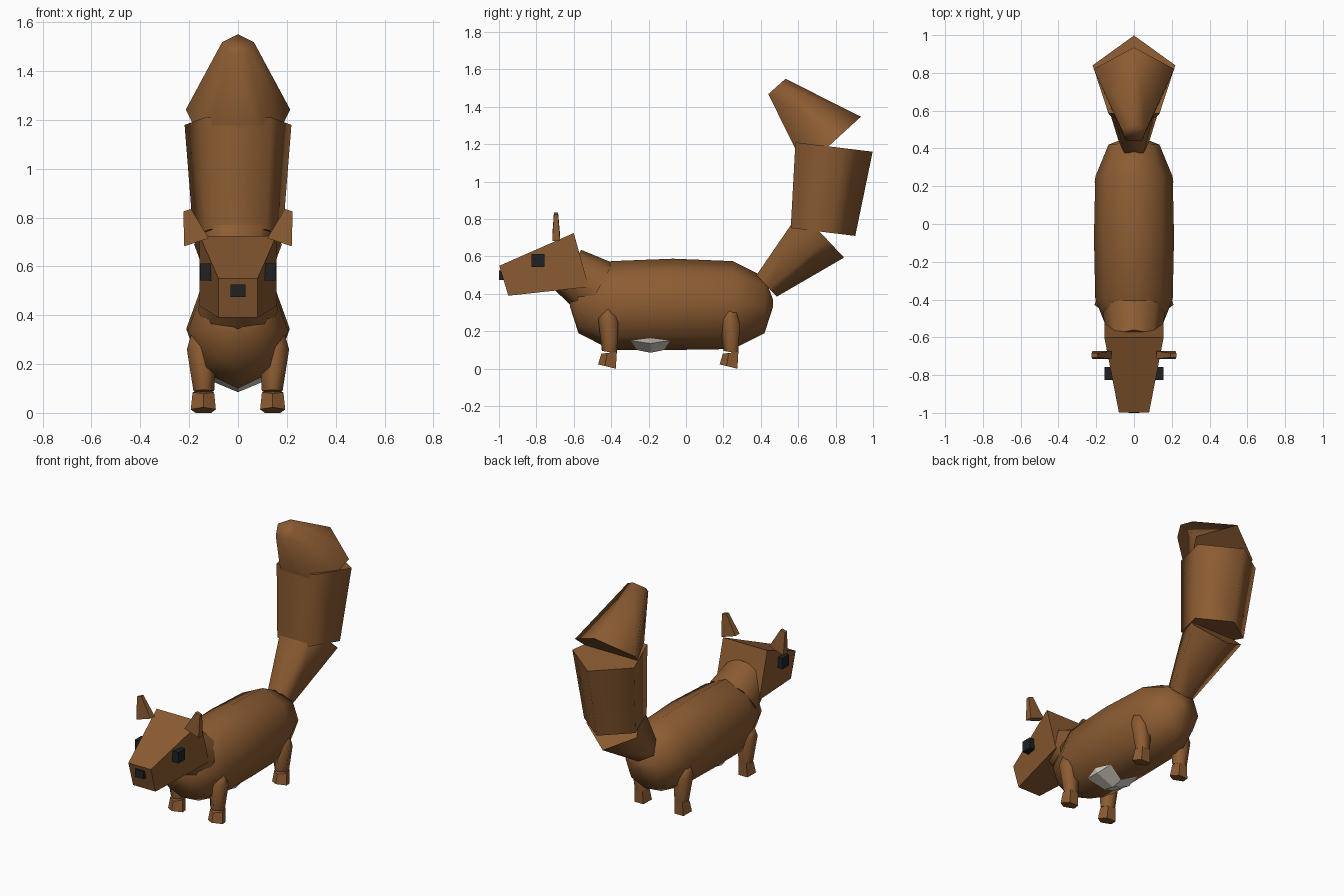
import bpy, bmesh, math
from mathutils import Vector

if "Cube" in bpy.data.objects:
    bpy.data.objects.remove(bpy.data.objects["Cube"])


def material(name, rgb):
    m = bpy.data.materials.new(name)
    m.diffuse_color = (*rgb, 1)
    m.use_nodes = True
    m.node_tree.nodes["Principled BSDF"].inputs["Base Color"].default_value = m.diffuse_color
    return m


FUR = material("brown fur", (0.262, 0.107, 0.032))
CREAM = material("pale belly", (0.76, 0.72, 0.64))
BLACK = material("black", (0.014, 0.015, 0.017))


def finish(name, bm, mat, angle=None):
    bmesh.ops.recalc_face_normals(bm, faces=bm.faces)
    me = bpy.data.meshes.new(name)
    bm.to_mesh(me)
    bm.free()
    me.materials.append(mat)
    ob = bpy.data.objects.new(name, me)
    bpy.context.collection.objects.link(ob)
    if angle:
        bpy.ops.object.select_all(action='DESELECT')
        ob.select_set(True)
        bpy.context.view_layer.objects.active = ob
        bpy.ops.object.shade_smooth_by_angle(angle=math.radians(angle))
    return ob


def loft(name, rings, sides, mat, angle=None):
    """Skin through rings of (centre, half width in x, half-axis vector in yz)."""
    bm = bmesh.new()
    loops = []
    for c, rx, v in rings:
        turn = [2 * math.pi * k / sides for k in range(sides)]
        loops.append([bm.verts.new(Vector(c) + Vector((rx * math.sin(a), 0, 0)) + Vector(v) * math.cos(a))
                      for a in turn])
    for a, b in zip(loops, loops[1:]):
        for k in range(sides):
            j = (k + 1) % sides
            bm.faces.new((a[k], a[j], b[j], b[k]))
    bm.faces.new(loops[0])
    bm.faces.new(loops[-1])
    return finish(name, bm, mat, angle)


def upright(y, rx, low, high):
    return ((0, y, (low + high) / 2), rx, (0, 0, (high - low) / 2))


def pentagon(edge, tip, x=0):
    """Regular pentagon seen edge-on, from its flat edge to its tip, in (y, z)."""
    e, t = Vector((x, *edge)), Vector((x, *tip))
    v = (t - e) / 1.809
    return t - v, v.length, v


def block(name, corners, mat):
    """Six-sided block: four bottom corners, then the four above them."""
    bm = bmesh.new()
    v = [bm.verts.new(c) for c in corners]
    for f in ((0, 1, 2, 3), (4, 5, 6, 7), (0, 1, 5, 4), (1, 2, 6, 5), (2, 3, 7, 6), (3, 0, 4, 7)):
        bm.faces.new([v[i] for i in f])
    return finish(name, bm, mat)


def box(name, x, y, z, mat):
    block(name, [(x[i], y[j], h) for h in z for i, j in ((0, 0), (1, 0), (1, 1), (0, 1))], mat)


# Body, belly patch and neck
loft("body", [upright(-0.62, 0.02, 0.33, 0.37), upright(-0.575, 0.135, 0.19, 0.49),
              upright(-0.40, 0.205, 0.10, 0.575), upright(-0.07, 0.212, 0.10, 0.588),
              upright(0.25, 0.205, 0.105, 0.575), upright(0.42, 0.135, 0.19, 0.49),
              upright(0.465, 0.02, 0.33, 0.37)], 8, FUR, 75)
loft("belly_patch", [upright(-0.48, 0.11, 0.145, 0.365), upright(-0.19, 0.17, 0.085, 0.425),
                     upright(0.10, 0.11, 0.145, 0.365)], 8, CREAM)
loft("neck", [((0, -0.47, 0.42), 0.165, (0, 0.08, 0.145)),
              ((0, -0.63, 0.527), 0.14, (0, 0.07, 0.108))], 8, FUR, 60)

# Head: wedge tapering to the muzzle
block("head", [(-0.08, -0.95, 0.39), (0.08, -0.95, 0.39), (0.157, -0.52, 0.437), (-0.157, -0.52, 0.437),
               (-0.08, -0.998, 0.55), (0.08, -0.998, 0.55), (0.157, -0.60, 0.725), (-0.157, -0.60, 0.725)], FUR)
box("nose", (-0.03, 0.03), (-1.0, -0.95), (0.475, 0.525), BLACK)

# Eyes, ears and legs on both sides
for side, s in (("left", 1), ("right", -1)):
    box("eye_" + side, (0.08 * s, 0.155 * s), (-0.825, -0.757), (0.543, 0.612), BLACK)
    block("ear_" + side,
          [(0.12 * s, -0.715, 0.715), (0.22 * s, -0.715, 0.682), (0.22 * s, -0.673, 0.682), (0.12 * s, -0.673, 0.715),
           (0.192 * s, -0.706, 0.835), (0.224 * s, -0.706, 0.825), (0.224 * s, -0.684, 0.825),
           (0.192 * s, -0.684, 0.835)], FUR)
    for end, d in (("front", 0), ("back", 0.65)):
        loft(f"{end}_leg_{side}", [pentagon((-0.37 + d, 0.082), (-0.45 + d, 0.095), 0.14 * s),
                                   pentagon((-0.362 + d, 0.24), (-0.47 + d, 0.272), 0.15 * s),
                                   pentagon((-0.385 + d, 0.312), (-0.435 + d, 0.325), 0.165 * s)], 5, FUR, 75)
        loft(f"{end}_foot_{side}", [pentagon((-0.375 + d, 0.0), (-0.47 + d, 0.023), 0.142 * s),
                                    pentagon((-0.37 + d, 0.09), (-0.453 + d, 0.08), 0.142 * s)], 5, FUR)

# Tail: three flaring pentagonal segments
for name, a, b in (("tail_base", ((0.377, 0.50), (0.485, 0.385)), ((0.611, 0.842), (0.845, 0.594))),
                   ("tail_middle", ((0.56, 0.752), (0.905, 0.71)), ((0.585, 1.21), (0.998, 1.16))),
                   ("tail_tip", ((0.635, 1.073), (0.935, 1.347)), ((0.44, 1.468), (0.532, 1.55)))):
    loft(name, [pentagon(*a), pentagon(*b)], 5, FUR, 75)
